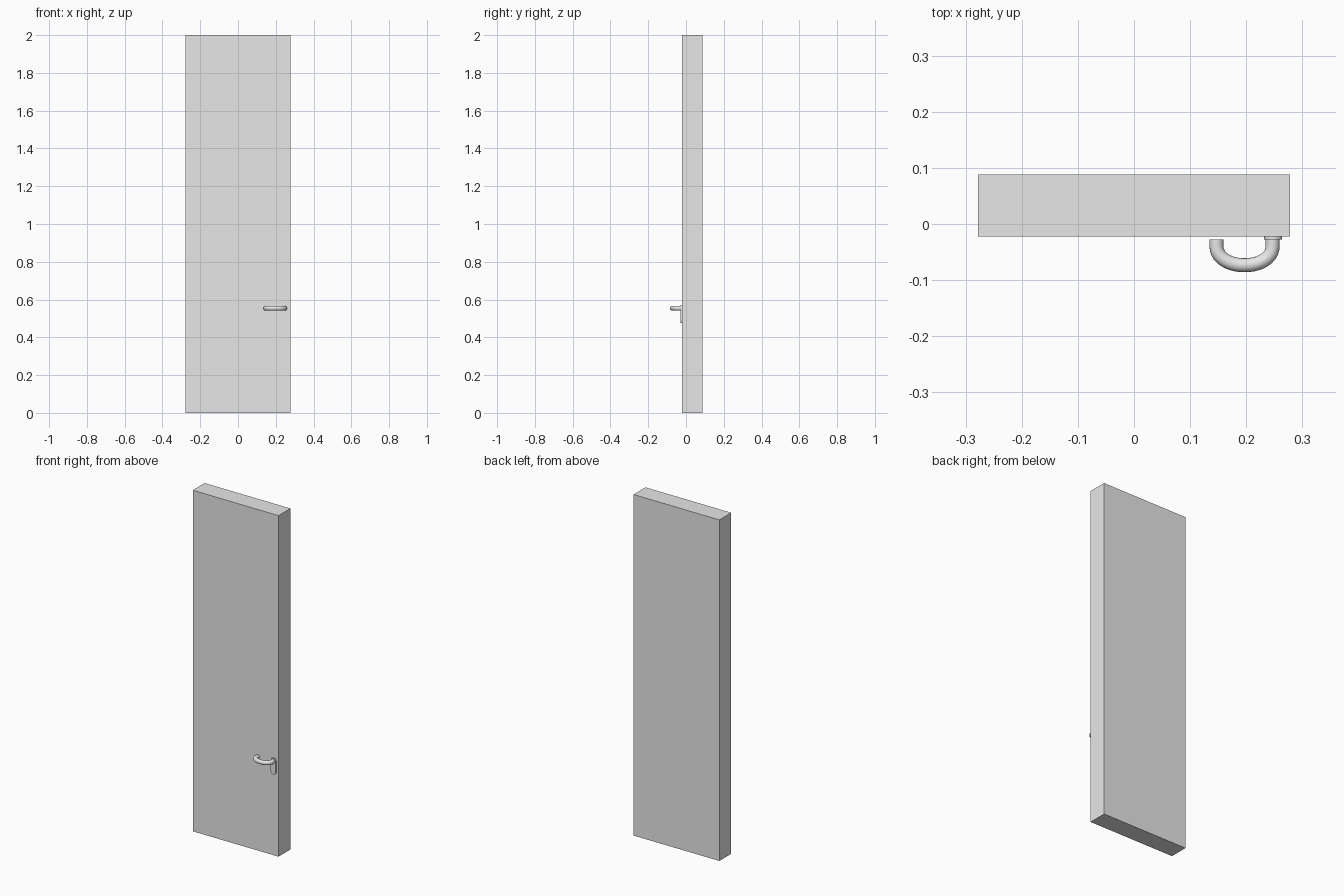
import bpy
import bmesh
from math import cos, sin, pi

cube = bpy.data.objects.get("Cube")
if cube:
    bpy.data.objects.remove(cube, do_unlink=True)

grey = bpy.data.materials.new("light_grey")
grey.use_nodes = True
colour = (0.8, 0.8, 0.8, 1)
grey.diffuse_color = colour
grey.node_tree.nodes["Principled BSDF"].inputs["Base Color"].default_value = colour


def extrude_profile(name, points, y_front, y_back):
    """Solid from an (x, z) outline, extruded along y."""
    bm = bmesh.new()
    face = bm.faces.new([bm.verts.new((x, y_front, z)) for x, z in points])
    result = bmesh.ops.extrude_face_region(bm, geom=[face])
    verts = [v for v in result["geom"] if isinstance(v, bmesh.types.BMVert)]
    bmesh.ops.translate(bm, verts=verts, vec=(0, y_back - y_front, 0))
    bmesh.ops.recalc_face_normals(bm, faces=bm.faces)
    mesh = bpy.data.meshes.new(name)
    bm.to_mesh(mesh)
    bm.free()
    mesh.materials.append(grey)
    obj = bpy.data.objects.new(name, mesh)
    bpy.context.collection.objects.link(obj)
    return obj


def select_only(obj):
    bpy.ops.object.select_all(action="DESELECT")
    obj.select_set(True)
    bpy.context.view_layer.objects.active = obj


# Door slab
half = 0.278
extrude_profile("door_panel", [(-half, 0), (half, 0), (half, 2), (-half, 2)], -0.022, 0.088)

# Thin backplate with rounded ends, hanging below the handle
plate_x, radius, low, high = 0.248, 0.016, 0.491, 0.556
steps = 8
outline = [(plate_x + radius * cos(pi * i / steps), high + radius * sin(pi * i / steps))
           for i in range(steps + 1)]
outline += [(plate_x - radius * cos(pi * i / steps), low - radius * sin(pi * i / steps))
            for i in range(steps + 1)]
extrude_profile("handle_plate", outline, -0.028, -0.022)

# Bowed handle: a round bar along a U-shaped path
curve = bpy.data.curves.new("door_handle", "CURVE")
curve.dimensions = "3D"
curve.bevel_depth = 0.0125
curve.bevel_resolution = 6
curve.resolution_u = 10
curve.use_fill_caps = True
spline = curve.splines.new("BEZIER")
mid, reach, z = 0.197, 0.05, 0.554
# Each knot: x, y, handle direction and length
knots = [(mid - reach, -0.028, 0, -0.004), (mid - reach, -0.04, 0, -0.02),
         (mid, -0.0735, 0.028, 0),
         (mid + reach, -0.04, 0, 0.02), (mid + reach, -0.026, 0, 0.004)]
spline.bezier_points.add(len(knots) - 1)
for point, (x, y, dx, dy) in zip(spline.bezier_points, knots):
    point.handle_left_type = point.handle_right_type = "FREE"
    point.co = (x, y, z)
    point.handle_left = (x - dx, y - dy, z)
    point.handle_right = (x + dx, y + dy, z)
curve.materials.append(grey)
handle = bpy.data.objects.new("door_handle", curve)
bpy.context.collection.objects.link(handle)
select_only(handle)
bpy.ops.object.convert(target="MESH")
bpy.ops.object.shade_smooth_by_angle(angle=pi / 4)
